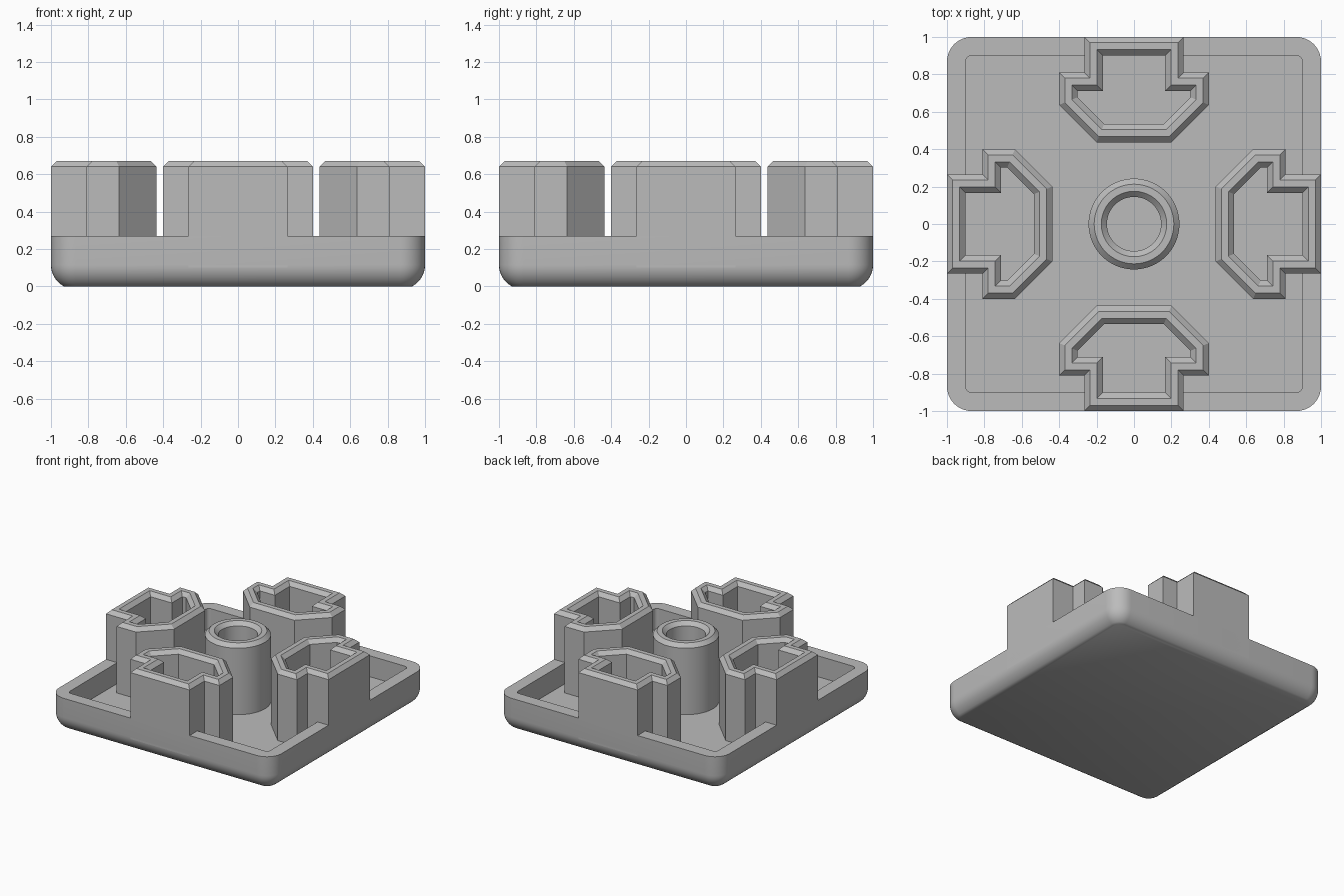
import bpy, bmesh, math
from mathutils import Vector, Matrix

if "Cube" in bpy.data.objects:
    bpy.data.objects.remove(bpy.data.objects["Cube"])

grey = bpy.data.materials.new("plain grey")
grey.diffuse_color = (0.5, 0.5, 0.5, 1)
grey.use_nodes = True
grey.node_tree.nodes["Principled BSDF"].inputs["Base Color"].default_value = grey.diffuse_color

FLOOR, RIM, TOP, CH, WALL = 0.10, 0.27, 0.67, 0.03, 0.098


def loft(name, rings, cap, angle=30):
    """Skin a stack of matching closed rings, optionally capping both ends."""
    bm = bmesh.new()
    loops = [[bm.verts.new(p) for p in ring] for ring in rings]
    for a, b in zip(loops, loops[1:]):
        for i in range(len(a)):
            j = (i + 1) % len(a)
            bm.faces.new((a[i], a[j], b[j], b[i]))
    if cap:
        bm.faces.new(loops[0][::-1])
        bm.faces.new(loops[-1])
    mesh = bpy.data.meshes.new(name)
    bm.to_mesh(mesh)
    bm.free()
    mesh.materials.append(grey)
    obj = bpy.data.objects.new(name, mesh)
    bpy.context.collection.objects.link(obj)
    bpy.ops.object.select_all(action='DESELECT')
    obj.select_set(True)
    bpy.context.view_layer.objects.active = obj
    bpy.ops.object.shade_smooth_by_angle(angle=math.radians(angle))
    return obj


def rounded_square(half, radius, z, seg=10):
    pts = []
    for q in range(4):
        base = q * math.pi / 2
        sx, sy = [(1, 1), (-1, 1), (-1, -1), (1, -1)][q]
        for i in range(seg + 1):
            t = base + math.pi / 2 * i / seg
            pts.append((sx * (half - radius) + radius * math.cos(t),
                        sy * (half - radius) + radius * math.sin(t), z))
    return pts


def inset(outline, d):
    """Mitred inward offset of a counter-clockwise outline."""
    out = []
    for i, p in enumerate(outline):
        p = Vector(p)
        e1 = (p - Vector(outline[i - 1])).normalized()
        e2 = (Vector(outline[(i + 1) % len(outline)]) - p).normalized()
        n1, n2 = Vector((-e1.y, e1.x)), Vector((-e2.y, e2.x))
        out.append(p + (n1 + n2) * d / (1 + n1.dot(n2)))
    return out


def hollow_post(name, outline):
    """Open tube with chamfered inner and outer top edges."""
    steps = [(0, FLOOR), (0, TOP - CH), (CH, TOP), (WALL - CH, TOP),
             (WALL, TOP - CH), (WALL, FLOOR)]
    return loft(name, [[(p.x, p.y, z) for p in inset(outline, d)]
                       for d, z in steps], False)


# Tray: rounded underside, upright rim and sunken floor
R, ZC = 0.13, 0.115
end = math.asin(ZC / R)
rings = []
for i in range(9):
    a = end * (1 - i / 8)
    d = R * (1 - math.cos(a))
    rings.append(rounded_square(1 - d, R - d + 0.002, ZC - R * math.sin(a)))
rings += [rounded_square(1, R + 0.002, RIM), rounded_square(0.9, 0.03, RIM),
          rounded_square(0.9, 0.03, FLOOR)]
loft("tray", rings, True, 35)

# Four hollow keyed posts, one at the middle of each side
half = [(0.265, -1), (0.265, -0.81), (0.4, -0.81), (0.4, -0.637), (0.2, -0.437)]
outline = half + [(-x, y) for x, y in reversed(half)]
for k, side in enumerate(("front", "right", "back", "left")):
    post = hollow_post(side + "_post", outline)
    post.data.transform(Matrix.Rotation(k * math.pi / 2, 4, 'Z'))

# Central round tube
circle = [(0.243 * math.cos(t * math.pi / 32), 0.243 * math.sin(t * math.pi / 32))
          for t in range(64)]
hollow_post("centre_tube", circle)
